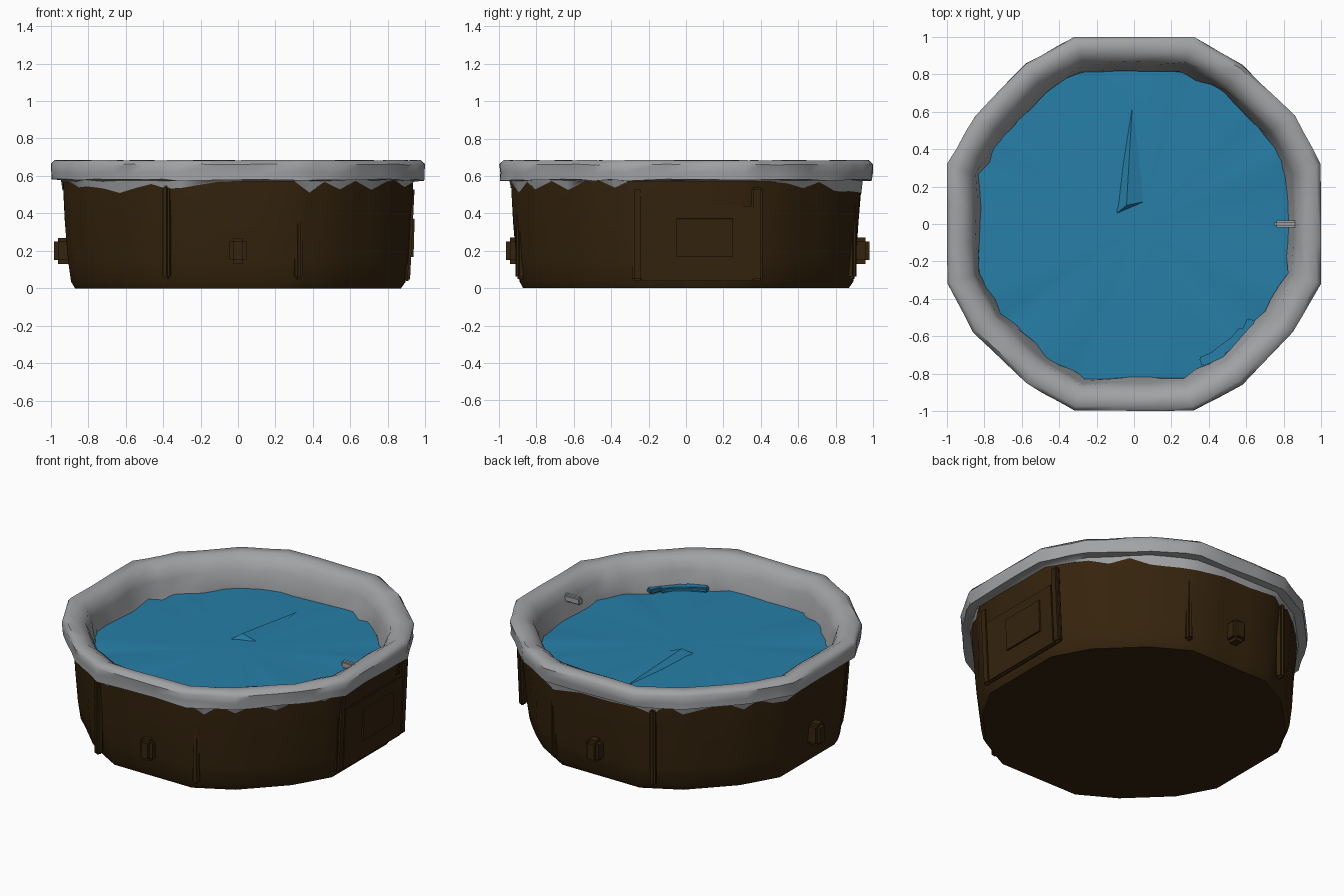
import bpy, bmesh, math, random
from mathutils import Vector

random.seed(4)
cube = bpy.data.objects.get("Cube")
if cube:
    bpy.data.objects.remove(cube, do_unlink=True)


def material(name, rgb):
    m = bpy.data.materials.new(name)
    m.use_nodes = True
    m.diffuse_color = (*rgb, 1)
    m.node_tree.nodes["Principled BSDF"].inputs["Base Color"].default_value = (*rgb, 1)
    return m


BROWN = material("dark brown wood", (0.035, 0.017, 0.004))
GREY = material("grey liner", (0.36, 0.365, 0.375))
BLUE = material("water blue", (0.02, 0.21, 0.39))

# Rounded octagon outline, one quadrant turned four times, each edge split in three
quadrant = [Vector((1, -.32)), Vector((1, .32)), Vector((.86, .58)), Vector((.58, .85))]
corners = []
for k in range(4):
    a = k * math.pi / 2
    for p in quadrant[1:] + [Vector((.32, 1))]:
        corners.append(Vector((p.x * math.cos(a) - p.y * math.sin(a),
                               p.x * math.sin(a) + p.y * math.cos(a))))
outline = []
for i, p in enumerate(corners):
    q = corners[(i + 1) % len(corners)]
    outline += [p.lerp(q, t / 3) for t in range(3)]
N = len(outline)


def finish(name, bm, mat, angle=40):
    bmesh.ops.recalc_face_normals(bm, faces=bm.faces)
    mesh = bpy.data.meshes.new(name)
    bm.to_mesh(mesh)
    bm.free()
    mesh.materials.append(mat)
    ob = bpy.data.objects.new(name, mesh)
    bpy.context.collection.objects.link(ob)
    bpy.ops.object.select_all(action='DESELECT')
    ob.select_set(True)
    bpy.context.view_layer.objects.active = ob
    bpy.ops.object.shade_smooth_by_angle(angle=math.radians(angle))
    return ob


def loft(name, profile, mat, closed=False, cap=False, angle=40):
    """Sweep (scale, height, inward wobble, height wobble) rows around the outline."""
    bm = bmesh.new()
    rows = []
    for s, z, wob, drop in profile:
        rows.append([bm.verts.new((*(p * (s - random.uniform(0, wob))),
                                   z - drop * random.random() ** 2)) for p in outline])
    pairs = list(zip(rows, rows[1:])) + ([(rows[-1], rows[0])] if closed else [])
    for a, b in pairs:
        for i in range(N):
            j = (i + 1) % N
            bm.faces.new((a[i], a[j], b[j], b[i]))
    if cap:
        bm.faces.new(rows[0])
        bm.faces.new(rows[-1])
    return finish(name, bm, mat, angle)


def box(name, size, loc, mat, bevel=0.0, turn=0.0):
    bm = bmesh.new()
    bmesh.ops.create_cube(bm, size=1)
    bmesh.ops.scale(bm, vec=size, verts=bm.verts)
    if bevel:
        bmesh.ops.bevel(bm, geom=bm.edges[:], offset=bevel, segments=2, affect='EDGES')
    ob = finish(name, bm, mat)
    ob.location = loc
    ob.rotation_euler.z = turn
    return ob


# Tapered wooden body with a small bevelled foot
loft("tub_body", [(.87, 0, 0, 0), (.895, .035, .008, 0), (.91, .15, .008, 0),
                  (.925, .35, .01, 0), (.935, .5, .005, 0), (.935, .6, 0, 0), (.9, .61, 0, 0),
                  (.86, .43, 0, 0)], BROWN, cap=True)

# Crumpled padded rim, with a torn lower hem, running down inside to the water
loft("rim_liner", [(.937, .575, 0, .07), (.945, .58, 0, .01), (.998, .583, .008, .01),
                   (1.0, .62, .012, .01), (1.0, .665, .006, .008), (.98, .685, .01, .004),
                   (.925, .685, .012, .008), (.875, .66, .012, .02), (.855, .6, .015, .02),
                   (.84, .52, .03, .02), (.83, .45, .03, 0)], GREY, angle=50)

# Water surface, slightly domed, with a low fold near the middle
bm = bmesh.new()
edge = [bm.verts.new((*(p * .85), .485 + random.uniform(-.012, .012))) for p in outline]
mid = bm.verts.new((.02, -.02, .515))
for i in range(N):
    bm.faces.new((edge[i], edge[(i + 1) % N], mid))
finish("water", bm, BLUE, 60)

bm = bmesh.new()
tip, left, right, peak = [bm.verts.new(v) for v in
                          ((-.01, .62, .495), (-.1, .05, .505), (.06, .12, .507), (-.04, .1, .545))]
for f in ((tip, left, peak), (tip, peak, right), (left, right, peak)):
    bm.faces.new(f)
finish("water_fold", bm, BLUE, 20)

# Small taps on the front, back and one side
for name, angle in (("front_tap", -math.pi / 2), ("back_tap", math.pi / 2), ("side_tap", math.pi)):
    d = Vector((math.cos(angle), math.sin(angle), 0))
    out = .93 if name == "front_tap" else .95
    box(name, (.1, .09, .14), d * out * .98 + Vector((0, 0, .2)), BROWN, .02, angle)

# Access hatch: framed panel with a bulging lid
box("hatch_panel", (.03, .6, .4), (.913, .06, .24), BROWN, .008).rotation_euler.y = .05
for name, y in (("hatch_left_post", -.26), ("hatch_right_post", .38)):
    box(name, (.035, .06, .5), (.913, y, .29), BROWN, .012).rotation_euler.y = .05
box("hatch_lid", (.04, .34, .24), (.92, .1, .27), BROWN, .018).rotation_euler.y = .03

# Upright pleats on the front and back walls
for side in (-1, 1):
    for x in (-.38, .32):
        box("wall_pleat", (.04, .05, .5), (x, side * .885, .3), BROWN, .012, side * -x)

# Inner overflow bar and loose float by the water's edge
box("overflow_bar", (.12, .035, .05), (.81, 0, .6), GREY, .01)
for i in range(4):
    box("water_crest", (.14, .05, .03), (.42 + .06 * i, -.71 + .045 * i, .505), BLUE, .008, .4 + .25 * i)
